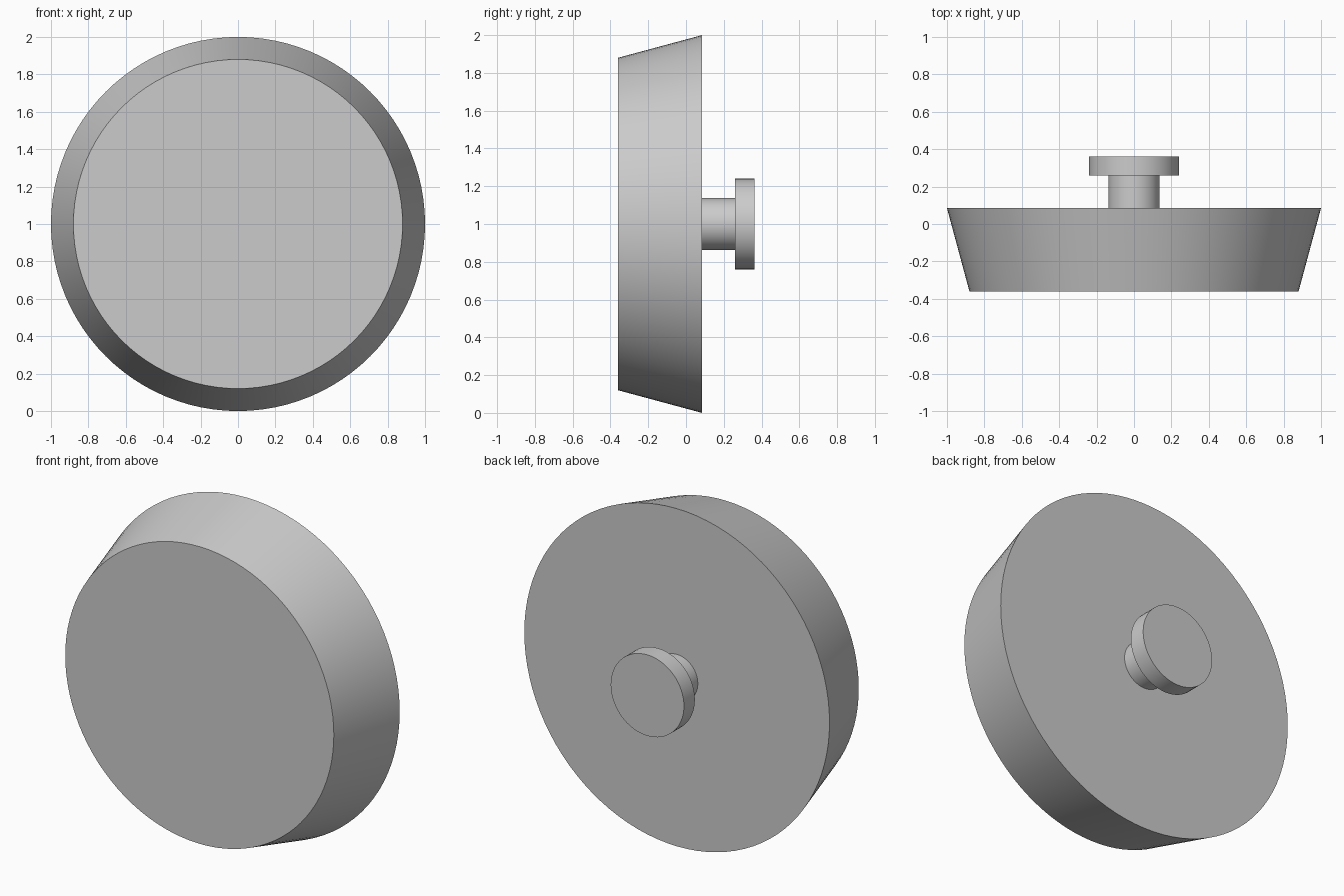
import bpy
import math

cube = bpy.data.objects.get("Cube")
if cube:
    bpy.data.objects.remove(cube, do_unlink=True)

# Single plain grey
grey = bpy.data.materials.new("plain grey")
grey.use_nodes = True
colour = (0.6, 0.6, 0.6, 1)
grey.diffuse_color = colour
grey.node_tree.nodes["Principled BSDF"].inputs["Base Color"].default_value = colour


def round_part(name, y_front, y_back, r_front, r_back, sides):
    """Cone section along y, centred on x = 0, z = 1."""
    bpy.ops.mesh.primitive_cone_add(
        vertices=sides, radius1=r_front, radius2=r_back, depth=y_back - y_front,
        location=(0, (y_front + y_back) / 2, 1), rotation=(-math.pi / 2, 0, 0))
    part = bpy.context.object
    part.name = name
    part.data.materials.append(grey)
    bpy.ops.object.transform_apply(location=False, rotation=True, scale=True)
    bpy.ops.object.shade_smooth_by_angle(angle=math.radians(30))
    return part


# Flared disc, narrower at the front
round_part("disc_body", -0.36, 0.085, 0.88, 1.0, 96)
# Stem and cap of the rear knob
round_part("knob_stem", 0.085, 0.26, 0.137, 0.137, 64)
round_part("knob_cap", 0.26, 0.362, 0.24, 0.24, 64)
